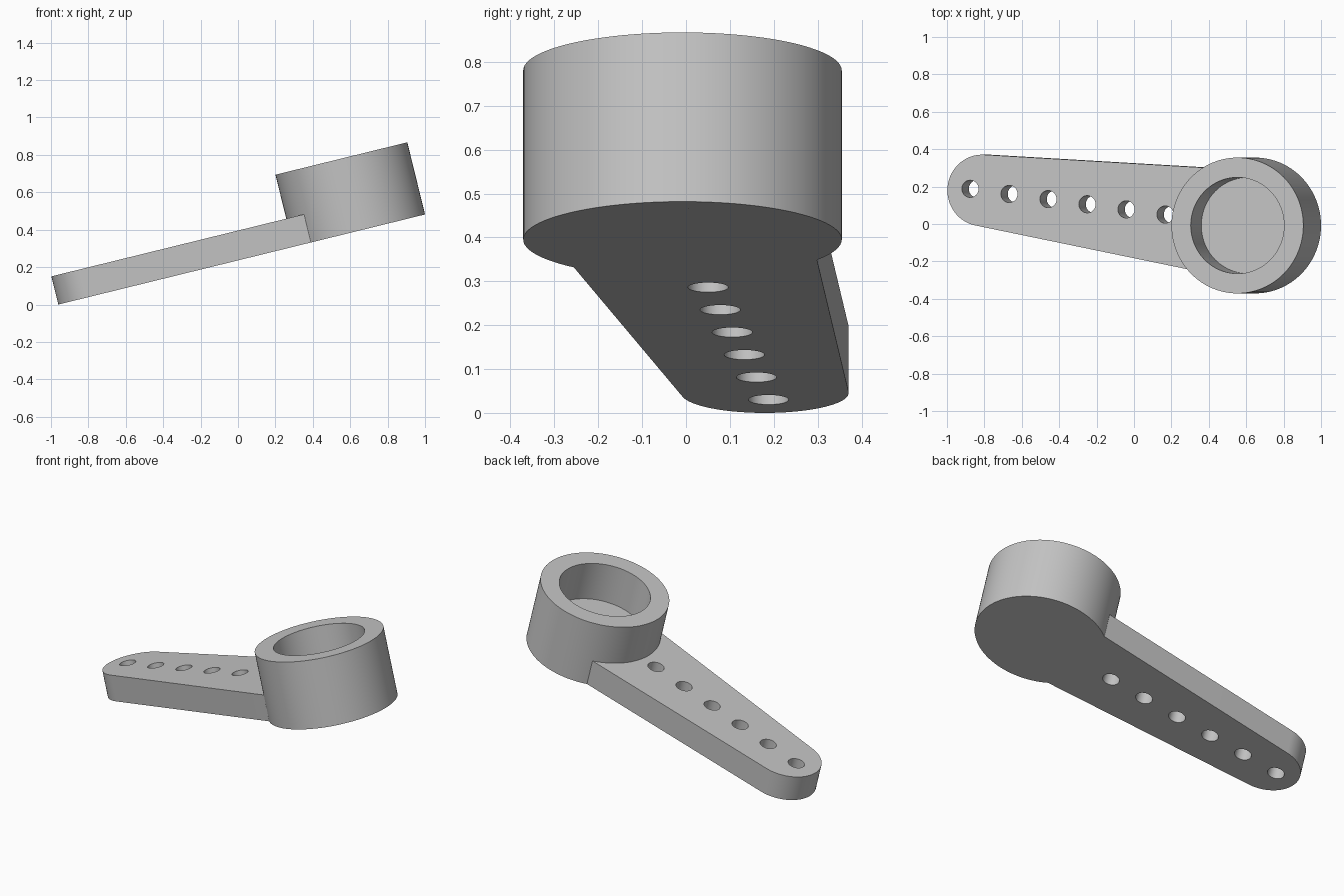
import bpy, bmesh
from math import radians, sin, cos, asin, pi
from mathutils import Matrix

cube = bpy.data.objects.get("Cube")
if cube:
    bpy.data.objects.remove(cube, do_unlink=True)

# Dimensions, with the cup centre as local origin
CUP_R, BORE_R, CUP_H = 0.363, 0.257, 0.397
ARM_T, FLOOR = 0.155, 0.16
ARM_LEN, TIP_R, ROOT_R = 1.477, 0.191, 0.295
HOLE_R, HOLE_FIRST, HOLE_STEP = 0.046, 1.543, 0.2165
SEG = 96

grey = bpy.data.materials.new("light grey")
grey.use_nodes = True
colour = (0.55, 0.55, 0.55, 1)
grey.diffuse_color = colour
grey.node_tree.nodes["Principled BSDF"].inputs["Base Color"].default_value = colour


def prism(name, outline, z0, z1):
    """Extrude a closed outline upward from z0 to z1."""
    bm = bmesh.new()
    face = bm.faces.new([bm.verts.new((x, y, z0)) for x, y in outline])
    top = bmesh.ops.extrude_face_region(bm, geom=[face])["geom"]
    verts = [v for v in top if isinstance(v, bmesh.types.BMVert)]
    bmesh.ops.translate(bm, verts=verts, vec=(0, 0, z1 - z0))
    bmesh.ops.recalc_face_normals(bm, faces=bm.faces)
    mesh = bpy.data.meshes.new(name)
    bm.to_mesh(mesh)
    bm.free()
    mesh.materials.append(grey)
    ob = bpy.data.objects.new(name, mesh)
    bpy.context.collection.objects.link(ob)
    return ob


def arc(cx, r, start, end, n):
    return [(cx + r * cos(start + (end - start) * i / n),
             r * sin(start + (end - start) * i / n)) for i in range(n + 1)]


def circle(cx, r, n=SEG):
    return arc(cx, r, 0, 2 * pi, n)[:-1]


def combine(target, tool, operation):
    """Apply a boolean and remove the tool."""
    mod = target.modifiers.new(operation, 'BOOLEAN')
    mod.operation, mod.solver, mod.object = operation, 'EXACT', tool
    bpy.context.view_layer.objects.active = target
    bpy.ops.object.modifier_apply(modifier=mod.name)
    bpy.data.objects.remove(tool, do_unlink=True)


# Tapered arm: two arcs joined by their tangent lines
taper = pi / 2 + asin((ROOT_R - TIP_R) / ARM_LEN)
outline = (arc(0, ROOT_R, -taper, taper, 48)
           + arc(-ARM_LEN, TIP_R, taper, 2 * pi - taper, 48))
arm = prism("arm", outline, 0, ARM_T)

# Row of holes through the arm
for i in range(6):
    hole = prism("hole_cutter", circle(HOLE_STEP * i - HOLE_FIRST, HOLE_R, 40),
                 -0.1, ARM_T + 0.1)
    combine(arm, hole, 'DIFFERENCE')

# Cup joined to the arm, then bored out down to its floor
body = prism("lever_with_cup", circle(0, CUP_R), 0, CUP_H)
combine(body, arm, 'UNION')
combine(body, prism("bore_cutter", circle(0, BORE_R), FLOOR, CUP_H + 0.1), 'DIFFERENCE')

# Swing the arm sideways, tilt the part and set it on the ground
body.matrix_world = (Matrix.Translation((0.6475, -0.008, 0.395))
                     @ Matrix.Rotation(radians(-13.8), 4, 'Y')
                     @ Matrix.Rotation(radians(-7.3), 4, 'Z'))

bpy.ops.object.select_all(action='DESELECT')
body.select_set(True)
bpy.context.view_layer.objects.active = body
bpy.ops.object.shade_smooth_by_angle(angle=radians(30))
